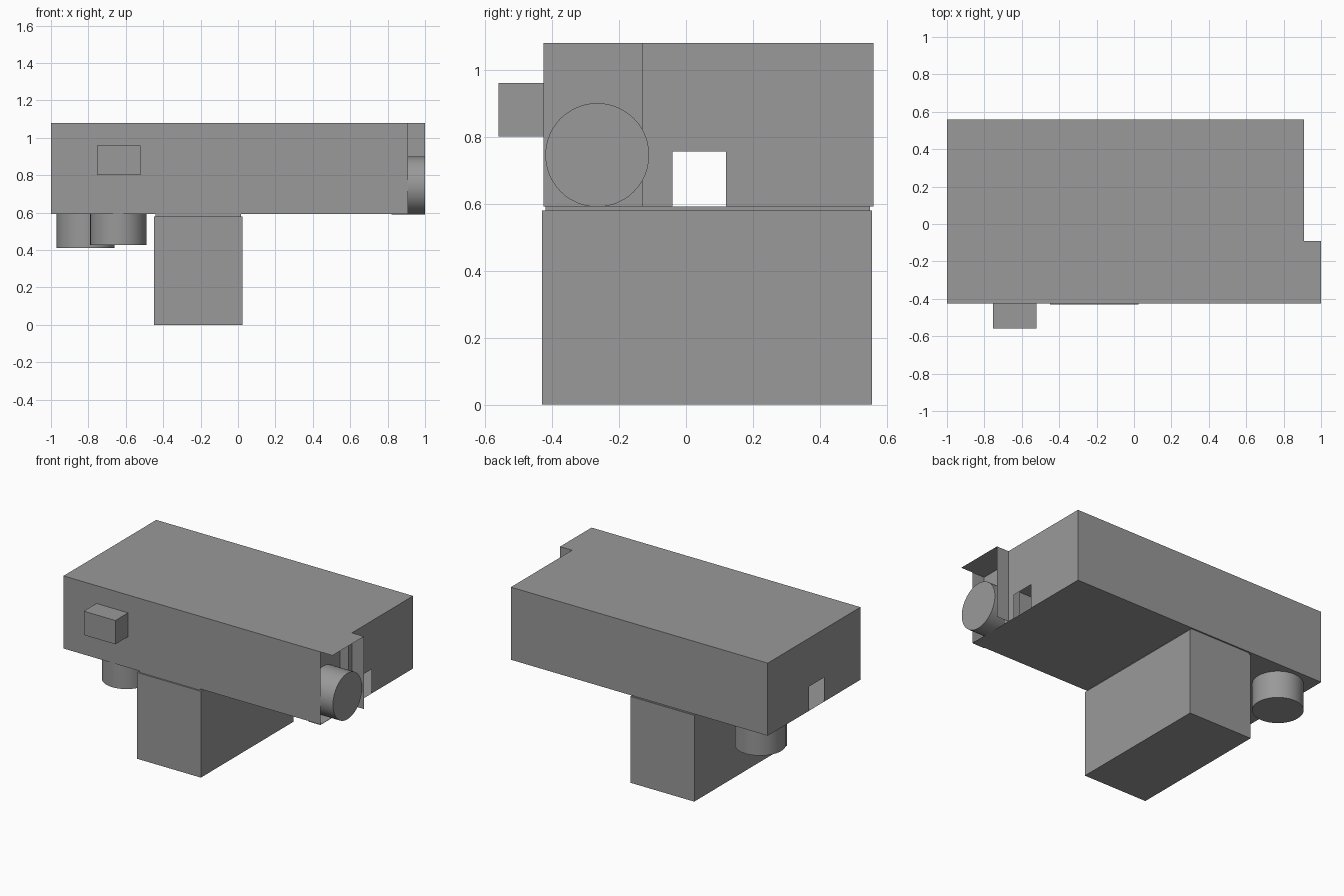
import bpy, bmesh, math
from mathutils import Matrix, Vector

if "Cube" in bpy.data.objects:
    bpy.data.objects.remove(bpy.data.objects["Cube"], do_unlink=True)

GREY = (0.32, 0.32, 0.32, 1.0)
grey = bpy.data.materials.new("plain_grey")
grey.use_nodes = True
grey.diffuse_color = GREY
grey.node_tree.nodes["Principled BSDF"].inputs["Base Color"].default_value = GREY


def finish(name, bm):
    mesh = bpy.data.meshes.new(name)
    bm.to_mesh(mesh)
    bm.free()
    mesh.materials.append(grey)
    obj = bpy.data.objects.new(name, mesh)
    bpy.context.collection.objects.link(obj)
    return obj


def box(name, x, y, z):
    bm = bmesh.new()
    spans = (x, y, z)
    size = [b - a for a, b in spans]
    mid = Vector([(a + b) / 2 for a, b in spans])
    bmesh.ops.create_cube(bm, size=1, matrix=Matrix.Translation(mid) @ Matrix.Diagonal((*size, 1)))
    return finish(name, bm)


def cylinder(name, centre, radius, length, turn=Matrix()):
    bm = bmesh.new()
    bmesh.ops.create_cone(bm, cap_ends=True, segments=48, radius1=radius, radius2=radius,
                          depth=length, matrix=Matrix.Translation(centre) @ turn)
    obj = finish(name, bm)
    bpy.ops.object.select_all(action='DESELECT')
    obj.select_set(True)
    bpy.context.view_layer.objects.active = obj
    bpy.ops.object.shade_smooth_by_angle(angle=math.radians(40))
    return obj


def sheet(name, axis, level, outline, flip=False):
    """Flat panel: 2D outline on the plane where the given axis equals level."""
    bm = bmesh.new()
    verts = []
    for point in outline:
        p = list(point)
        p.insert(axis, level)
        verts.append(bm.verts.new(p))
    face = bm.faces.new(verts)
    face.normal_update()
    if (face.normal[axis] < 0) != flip:
        face.normal_flip()
    return finish(name, bm)


def rect(a, b):
    (u0, u1), (v0, v1) = a, b
    return [(u0, v0), (u1, v0), (u1, v1), (u0, v1)]


# Main dimensions of the hollow housing
LEFT, RIGHT, END = -1.0, 0.91, 1.0
FRONT, BACK = -0.425, 0.56
LOW, HIGH = 0.592, 1.08
BAY_X, BAY_Y, BAY_EDGE = 0.82, -0.09, -0.13


def end_wall(start):
    # End wall with a doorway rising from its lower edge
    return [(start, LOW), (-0.04, LOW), (-0.04, 0.755), (0.12, 0.755), (0.12, LOW),
            (BACK, LOW), (BACK, HIGH), (start, HIGH)]


# Housing panels
sheet("housing_roof", 2, HIGH, [(LEFT, FRONT), (END, FRONT), (END, BAY_Y),
                                (RIGHT, BAY_Y), (RIGHT, BACK), (LEFT, BACK)])
sheet("housing_floor", 2, LOW, rect((LEFT, RIGHT), (FRONT, BACK)), flip=True)
sheet("housing_front", 1, FRONT, rect((LEFT, RIGHT), (LOW, HIGH)), flip=True)
sheet("housing_back", 1, BACK, rect((LEFT, RIGHT), (LOW, HIGH)))
sheet("housing_end_right", 0, LEFT, end_wall(FRONT), flip=True)
sheet("housing_end_left", 0, RIGHT, end_wall(BAY_EDGE))

# Open bay holding the side drum
sheet("bay_inner_wall", 0, BAY_X, rect((FRONT, BAY_Y), (LOW, HIGH)))
sheet("bay_side_wall", 1, BAY_Y, rect((BAY_X, END), (LOW, HIGH)))
sheet("bay_floor", 2, 0.588, rect((BAY_X, RIGHT), (FRONT, BAY_Y)), flip=True)
cylinder("side_drum", (0.91, -0.265, 0.745), 0.155, 0.18, Matrix.Rotation(math.pi / 2, 4, 'Y'))

# Handle block under the housing, with a slim neck
box("handle", (-0.45, 0.025), (-0.43, 0.555), (0, 0.58))
box("handle_neck", (-0.44, 0.015), (-0.42, 0.55), (0.58, LOW))

# Drums hanging beneath
cylinder("lower_drum_back", (-0.815, 0.375, 0.503), 0.155, 0.186)
cylinder("lower_drum_front", (-0.64, -0.27, 0.511), 0.15, 0.17)

# Front button
box("front_button", (-0.755, -0.52), (-0.56, FRONT), (0.80, 0.96))
